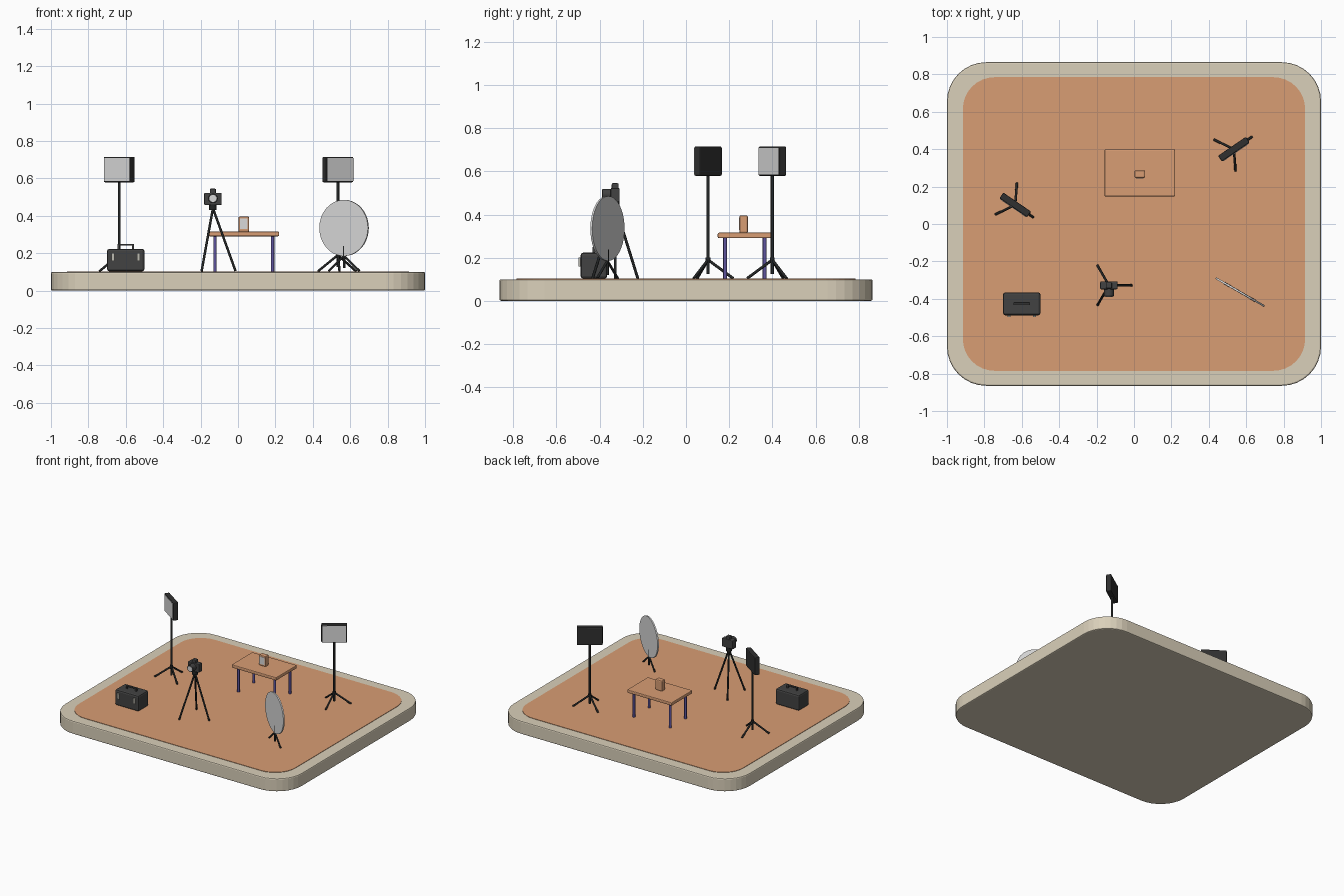
import bpy, bmesh, math
from mathutils import Matrix, Vector

if "Cube" in bpy.data.objects:
    bpy.data.objects.remove(bpy.data.objects["Cube"])


def material(name, r, g, b):
    lin = [(c / 255 / 12.92) if c < 11 else ((c / 255 + 0.055) / 1.055) ** 2.4 for c in (r, g, b)]
    m = bpy.data.materials.new(name)
    m.diffuse_color = (*lin, 1)
    m.use_nodes = True
    m.node_tree.nodes["Principled BSDF"].inputs["Base Color"].default_value = m.diffuse_color
    return m


STONE = material("warm_stone", 218, 208, 186)
CLAY = material("terracotta", 216, 157, 116)
WHITE = material("soft_white", 218, 218, 218)
CHAR = material("charcoal", 66, 66, 66)
DARK = material("dark_housing", 48, 48, 48)
BLACK = material("stand_black", 36, 38, 38)
VIOLET = material("violet_blue", 94, 84, 158)
METAL = material("clasp_metal", 190, 188, 178)


def finish(ob, name, mat, bevel=0.0, segments=2):
    ob.name = name
    ob.data.materials.append(mat)
    if bevel:
        mod = ob.modifiers.new("edge", 'BEVEL')
        mod.width, mod.segments = bevel, segments
        mod.limit_method, mod.angle_limit = 'ANGLE', math.radians(50)
    return ob


def box(name, center, dims, mat, rot=0.0, bevel=0.0):
    bpy.ops.mesh.primitive_cube_add(size=1, location=center, rotation=(0, 0, rot))
    ob = bpy.context.object
    ob.data.transform(Matrix.Diagonal((*dims, 1)))
    return finish(ob, name, mat, bevel)


def rod(name, a, b, r, mat, sides=12, bevel=0.0):
    a, b = Vector(a), Vector(b)
    d = b - a
    bpy.ops.mesh.primitive_cylinder_add(vertices=sides, radius=r, depth=d.length, location=(a + b) / 2)
    ob = bpy.context.object
    ob.rotation_mode = 'QUATERNION'
    ob.rotation_quaternion = d.to_track_quat('Z', 'Y')
    bpy.ops.object.shade_smooth_by_angle(angle=math.radians(40))
    return finish(ob, name, mat, bevel)


def slab(name, sx, sy, z0, z1, radius, mat, bevel=0.0):
    # box with rounded vertical corners
    bm = bmesh.new()
    bmesh.ops.create_cube(bm, size=1, matrix=Matrix.Translation((0, 0, (z0 + z1) / 2))
                          @ Matrix.Diagonal((sx, sy, z1 - z0, 1)))
    upright = [e for e in bm.edges if abs(e.verts[0].co.z - e.verts[1].co.z) > 1e-4]
    bmesh.ops.bevel(bm, geom=upright, offset=radius, segments=8, profile=0.5, affect='EDGES')
    me = bpy.data.meshes.new(name)
    bm.to_mesh(me)
    bm.free()
    ob = bpy.data.objects.new(name, me)
    bpy.context.collection.objects.link(ob)
    return finish(ob, name, mat, bevel)


def spread_legs(name, x, y, z_top, radius, turn, r):
    for i in range(3):
        a = turn + i * math.tau / 3
        rod(f"{name}_leg_{i + 1}", (x, y, z_top),
            (x + radius * math.cos(a), y + radius * math.sin(a), 0.104), r, BLACK)


# platform and floor mat
slab("platform", 2.0, 1.73, 0, 0.1, 0.21, STONE, 0.008)
slab("floor_mat", 1.83, 1.57, 0.098, 0.103, 0.17, CLAY)

# panel lights on stands
for side, x, y, turn in (("left", -0.635, 0.102, -0.6), ("right", 0.534, 0.4, 0.6)):
    n = f"{side}_light"
    spread_legs(n, x, y, 0.19, 0.117, turn, 0.0065)
    rod(n + "_pole", (x, y, 0.125), (x, y, 0.6), 0.0075, BLACK)
    rod(n + "_collar", (x, y, 0.175), (x, y, 0.2), 0.011, BLACK)
    box(n + "_housing", (x, y, 0.647), (0.18, 0.037, 0.136), DARK, turn, 0.006)
    off = Vector((math.sin(turn), -math.cos(turn), 0)) * 0.019
    box(n + "_diffuser", Vector((x, y, 0.647)) + off, (0.165, 0.005, 0.122), WHITE, turn)

# table
TX, TY = 0.031, 0.273
box("table_top", (TX, TY, 0.303), (0.378, 0.252, 0.025), CLAY, 0, 0.006)
for i, sx in enumerate((-1, 1)):
    for j, sy in enumerate((-1, 1)):
        px, py = TX + sx * 0.154, TY + sy * 0.0915
        rod(f"table_leg_{i * 2 + j + 1}", (px, py, 0.1), (px, py, 0.295), 0.009, VIOLET)

# product box on the table
box("product_box", (TX, 0.267, 0.355), (0.058, 0.04, 0.082), CLAY, 0, 0.008)
box("product_label", (TX, 0.2465, 0.357), (0.042, 0.004, 0.056), WHITE)

# camera on tripod
CX, CY = -0.134, -0.328
spread_legs("tripod", CX, CY, 0.44, 0.121, 0, 0.0065)
rod("tripod_head", (CX, CY, 0.43), (CX, CY, 0.462), 0.02, BLACK, 16)
box("camera_body", (CX, CY, 0.49), (0.094, 0.042, 0.066), CHAR, 0, 0.006)
box("camera_viewfinder", (CX, CY, 0.53), (0.032, 0.032, 0.03), CHAR, 0, 0.005)
rod("camera_lens", (CX, CY, 0.493), (CX, CY - 0.06, 0.493), 0.026, CHAR, 24, 0.003)
rod("lens_glass", (CX, CY - 0.058, 0.493), (CX, CY - 0.062, 0.493), 0.019, WHITE, 24)

# round reflector with a two-legged stand in its plane
RX, RY, RT = 0.567, -0.364, math.radians(-30)
along = Vector((math.cos(RT), math.sin(RT), 0))
normal = Vector((math.sin(RT), -math.cos(RT), 0))
mid = Vector((RX, RY, 0.335))
rod("reflector_disc", mid - normal * 0.005, mid + normal * 0.005, 0.15, WHITE, 40)
rod("reflector_post", (RX, RY, 0.12), (RX, RY, 0.238), 0.0065, BLACK)
for i, s in enumerate((-1, 1)):
    rod(f"reflector_leg_{i + 1}", (RX, RY, 0.185),
        Vector((RX, RY, 0.105)) + along * s * 0.095, 0.006, BLACK)

# equipment case
KX, KY = -0.6, -0.427
box("case_body", (KX, KY, 0.163), (0.2, 0.123, 0.12), CHAR, 0, 0.012)
box("case_handle_bar", (KX, KY, 0.245), (0.088, 0.012, 0.01), CHAR, 0, 0.002)
for i, s in enumerate((-1, 1)):
    box(f"case_handle_post_{i + 1}", (KX + s * 0.039, KY, 0.232), (0.01, 0.012, 0.03), CHAR)
    box(f"case_clasp_{i + 1}", (KX + s * 0.068, KY - 0.065, 0.18), (0.018, 0.01, 0.042), METAL)
